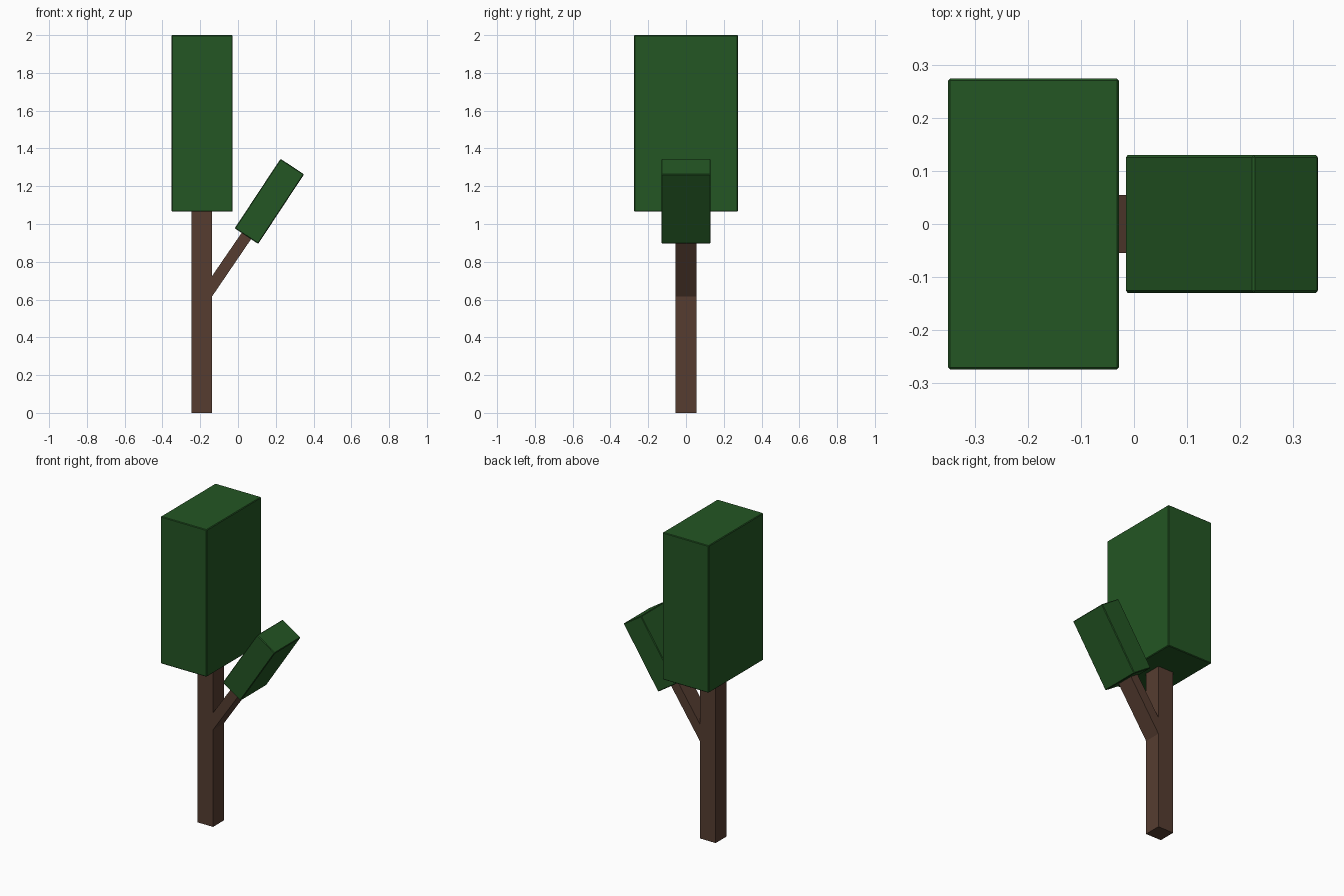
import bpy, bmesh, math
from mathutils import Matrix, Vector

if "Cube" in bpy.data.objects:
    bpy.data.objects.remove(bpy.data.objects["Cube"])


def material(name, rgb):
    m = bpy.data.materials.new(name)
    m.diffuse_color = (*rgb, 1)
    m.use_nodes = True
    m.node_tree.nodes["Principled BSDF"].inputs["Base Color"].default_value = m.diffuse_color
    return m


BARK = material("bark brown", (0.092, 0.046, 0.030))
LEAF = material("leaf green", (0.017, 0.092, 0.017))


def finish(bm, name, mat):
    bmesh.ops.recalc_face_normals(bm, faces=bm.faces)
    mesh = bpy.data.meshes.new(name)
    bm.to_mesh(mesh)
    bm.free()
    mesh.materials.append(mat)
    obj = bpy.data.objects.new(name, mesh)
    bpy.context.collection.objects.link(obj)
    return obj


def leaf_block(name, center, size, tilt=0):
    """Box of foliage with a fine chamfer, tilted about y."""
    bm = bmesh.new()
    bmesh.ops.create_cube(bm, size=1, matrix=Matrix.Diagonal((*size, 1)))
    obj = finish(bm, name, LEAF)
    obj.location = center
    obj.rotation_euler.y = tilt
    bevel = obj.modifiers.new("chamfer", 'BEVEL')
    bevel.width = 0.004
    bevel.segments = 1
    return obj


# Trunk and side branch: one front profile extruded in depth
profile = [(-0.247, 0), (-0.137, 0), (-0.137, 0.617), (0.072, 0.924),
           (0.022, 0.957), (-0.137, 0.725), (-0.137, 1.067), (-0.247, 1.067)]
bm = bmesh.new()
face = bm.faces.new([bm.verts.new((x, -0.055, z)) for x, z in profile])
ext = bmesh.ops.extrude_face_region(bm, geom=[face])
bmesh.ops.translate(bm, vec=Vector((0, 0.11, 0)),
                    verts=[g for g in ext["geom"] if isinstance(g, bmesh.types.BMVert)])
finish(bm, "trunk_and_branch", BARK)

# Foliage
leaf_block("main_foliage", (-0.19, 0, 1.5325), (0.323, 0.55, 0.935))
leaf_block("branch_foliage", (0.166, 0, 1.12), (0.149, 0.26, 0.441), math.radians(33.4))
